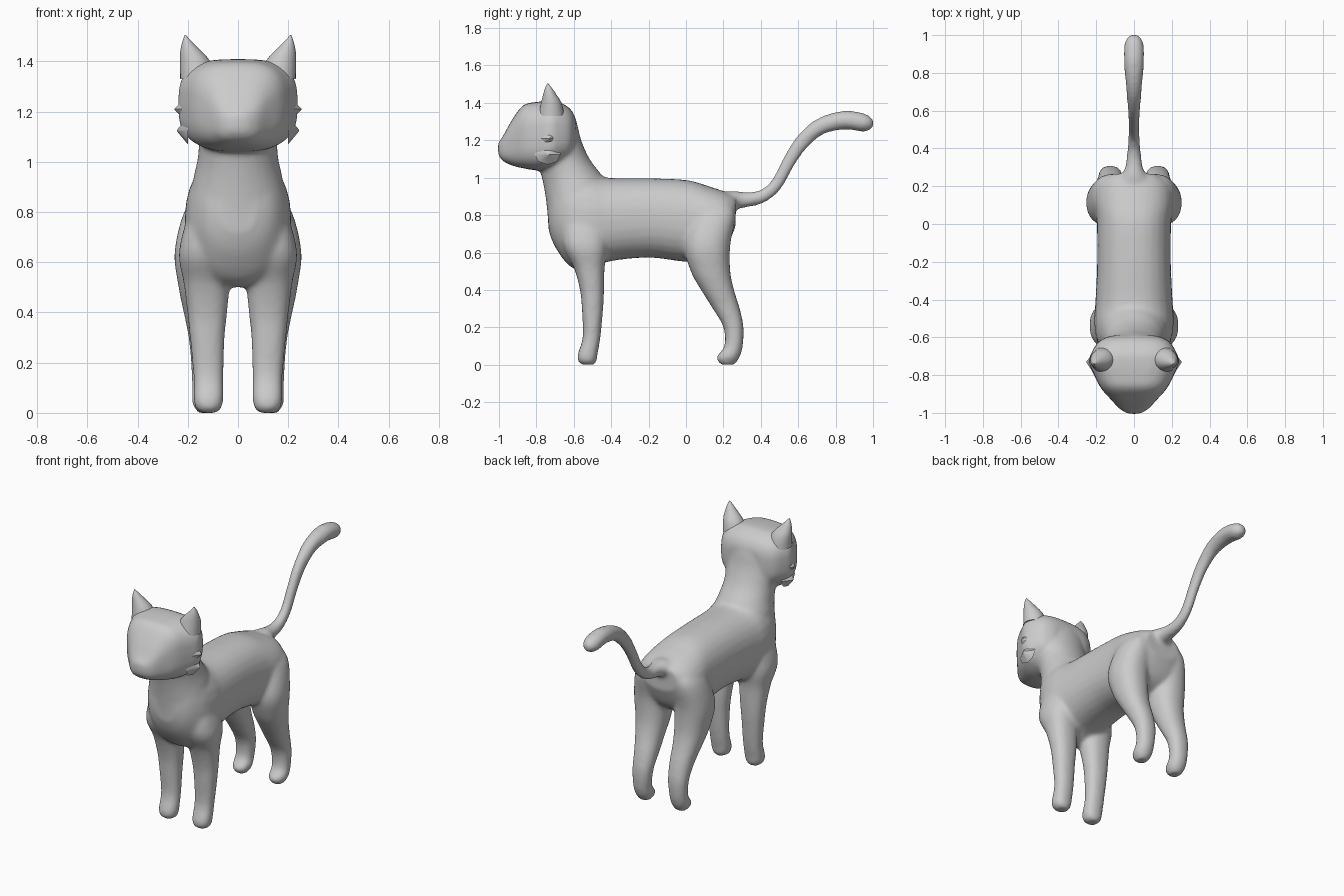
import bpy, bmesh
from math import cos, sin, pi, copysign
from mathutils import Vector

if "Cube" in bpy.data.objects:
    bpy.data.objects.remove(bpy.data.objects["Cube"])


def resample(rows, steps):
    """Catmull-Rom through the profile rows."""
    pts = [rows[0]] + rows + [rows[-1]]
    out = []
    for i in range(1, len(pts) - 2):
        a, b, c, d = pts[i - 1:i + 3]
        for k in range(steps):
            t = k / steps
            out.append([0.5 * (2 * q + (r - p) * t + (2 * p - 5 * q + 4 * r - s) * t * t
                               + (3 * q - p - 3 * r + s) * t ** 3)
                        for p, q, r, s in zip(a, b, c, d)])
    return out + [list(rows[-1])]


def loft(bm, rings, power=2.0, sides=28):
    """Skin rings given as (centre, half axis u, half axis v)."""
    def s(x):
        return copysign(abs(x) ** (2 / power), x)
    loops = []
    for c, u, v in rings:
        angles = [2 * pi * i / sides for i in range(sides)]
        loops.append([bm.verts.new(Vector(c) + Vector(u) * s(cos(a)) + Vector(v) * s(sin(a)))
                      for a in angles])
    faces = [bm.faces.new((p[i], p[(i + 1) % sides], q[(i + 1) % sides], q[i]))
             for p, q in zip(loops, loops[1:]) for i in range(sides)]
    faces += [bm.faces.new(loops[0]), bm.faces.new(loops[-1])]
    bmesh.ops.recalc_face_normals(bm, faces=faces)


def along_y(bm, rows, power):
    # rows: y, top z, bottom z, half width
    loft(bm, [((0, y, (t + b) / 2), (w, 0, 0), (0, 0, (t - b) / 2))
              for y, t, b, w in resample(rows, 4)], power)


def along_z(bm, rows, side=1, power=2.0, steps=4):
    # rows: z, y range, x range
    loft(bm, [((side * (x0 + x1) / 2, (y0 + y1) / 2, z), ((x1 - x0) / 2, 0, 0),
               (0, (y1 - y0) / 2, 0))
              for z, y0, y1, x0, x1 in resample(rows, steps)], power)


def finish(bm, name):
    me = bpy.data.meshes.new(name)
    bm.to_mesh(me)
    bm.free()
    ob = bpy.data.objects.new(name, me)
    bpy.context.collection.objects.link(ob)
    bpy.ops.object.select_all(action='DESELECT')
    ob.select_set(True)
    bpy.context.view_layer.objects.active = ob
    return ob


body = bmesh.new()

# Torso
along_y(body, [(-.735, .90, .72, .07), (-.70, 1.0, .63, .14), (-.62, 1.04, .525, .195),
               (-.52, 1.03, .50, .212), (-.42, 1.0, .55, .205), (-.2, .997, .573, .195),
               (0, .988, .55, .197), (.12, .955, .56, .21), (.21, .925, .62, .19),
               (.265, .90, .74, .12)], 2.3)

# Neck
along_z(body, [(.72, -.735, -.45, -.18, .18), (.85, -.745, -.43, -.19, .19),
               (.95, -.76, -.41, -.175, .175), (1.02, -.775, -.455, -.16, .16),
               (1.1, -.79, -.515, -.157, .157), (1.2, -.8, -.56, -.17, .17),
               (1.3, -.8, -.585, -.18, .18), (1.36, -.78, -.615, -.16, .16)])

# Head
along_y(body, [(-1.005, 1.19, 1.125, .03), (-.98, 1.22, 1.09, .075), (-.93, 1.31, 1.065, .122),
               (-.87, 1.388, 1.05, .175), (-.80, 1.405, 1.04, .212), (-.73, 1.41, 1.05, .24),
               (-.68, 1.405, 1.07, .225), (-.62, 1.37, 1.1, .185), (-.59, 1.32, 1.15, .12)], 3.0)

for side in (-1, 1):
    # Front legs
    along_z(body, [(.85, -.65, -.44, .06, .18), (.65, -.66, -.42, .03, .235),
                   (.52, -.60, -.435, .032, .217), (.4, -.567, -.438, .043, .202),
                   (.3, -.557, -.443, .053, .192), (.15, -.552, -.457, .058, .178),
                   (.06, -.578, -.472, .058, .177), (.02, -.578, -.478, .065, .17),
                   (0, -.56, -.49, .085, .15)], side, 2.3)
    # Hind legs
    along_z(body, [(.88, .06, .23, .05, .15), (.8, .03, .265, .03, .215),
                   (.64, -.01, .237, .03, .253), (.5, .025, .237, .037, .237),
                   (.4, .08, .257, .047, .217), (.3, .143, .288, .053, .197),
                   (.2, .2, .308, .062, .188), (.1, .205, .304, .072, .183),
                   (.04, .163, .287, .072, .183), (0, .185, .26, .095, .16)], side, 2.2)

# Tail
path = resample([(.19, .87, .10, .05), (.25, .88, .07, .05), (.31, .882, .045, .042),
                 (.4, .897, .035, .036), (.48, .96, .03, .034), (.55, 1.085, .03, .036),
                 (.62, 1.19, .034, .041), (.72, 1.275, .042, .045), (.85, 1.308, .053, .05),
                 (.96, 1.292, .05, .047), (1.003, 1.287, .018, .02)], 4)
rings = []
for i, (y, z, w, r) in enumerate(path):
    p, q = path[max(i - 1, 0)], path[min(i + 1, len(path) - 1)]
    t = Vector((0, q[0] - p[0], q[1] - p[1])).normalized()
    rings.append(((0, y, z), (w, 0, 0), (0, -t.z * r, t.y * r)))
loft(body, rings)

# Blend the parts into one skin
ob = finish(body, "cat_body")
rm = ob.modifiers.new("blend", 'REMESH')
rm.mode = 'VOXEL'
rm.voxel_size = 0.012
sm = ob.modifiers.new("soften", 'SMOOTH')
sm.factor = 0.5
sm.iterations = 10
bpy.ops.object.convert(target='MESH')
bpy.ops.object.shade_smooth()

for side, label in ((-1, "right"), (1, "left")):
    # Pointed ears
    ear = bmesh.new()
    along_z(ear, [(1.33, -.79, -.65, .085, .23), (1.40, -.775, -.665, .11, .232),
                  (1.44, -.765, -.69, .145, .23), (1.475, -.755, -.713, .18, .223),
                  (1.505, -.742, -.738, .208, .212)], side, 2.0, 2)
    finish(ear, f"ear_{label}")
    bpy.ops.object.shade_smooth_by_angle()

    # Cheek tufts
    tuft = bmesh.new()
    for z, tip in ((1.21, .252), (1.125, .243)):
        loft(tuft, [((side * .20, -.74, z), (0, .07, 0), (0, 0, .055)),
                    ((side * tip, -.73, z), (0, .003, 0), (0, 0, .003))], 2.0, 8)
    finish(tuft, f"cheek_tuft_{label}")
    bpy.ops.object.shade_smooth_by_angle()
